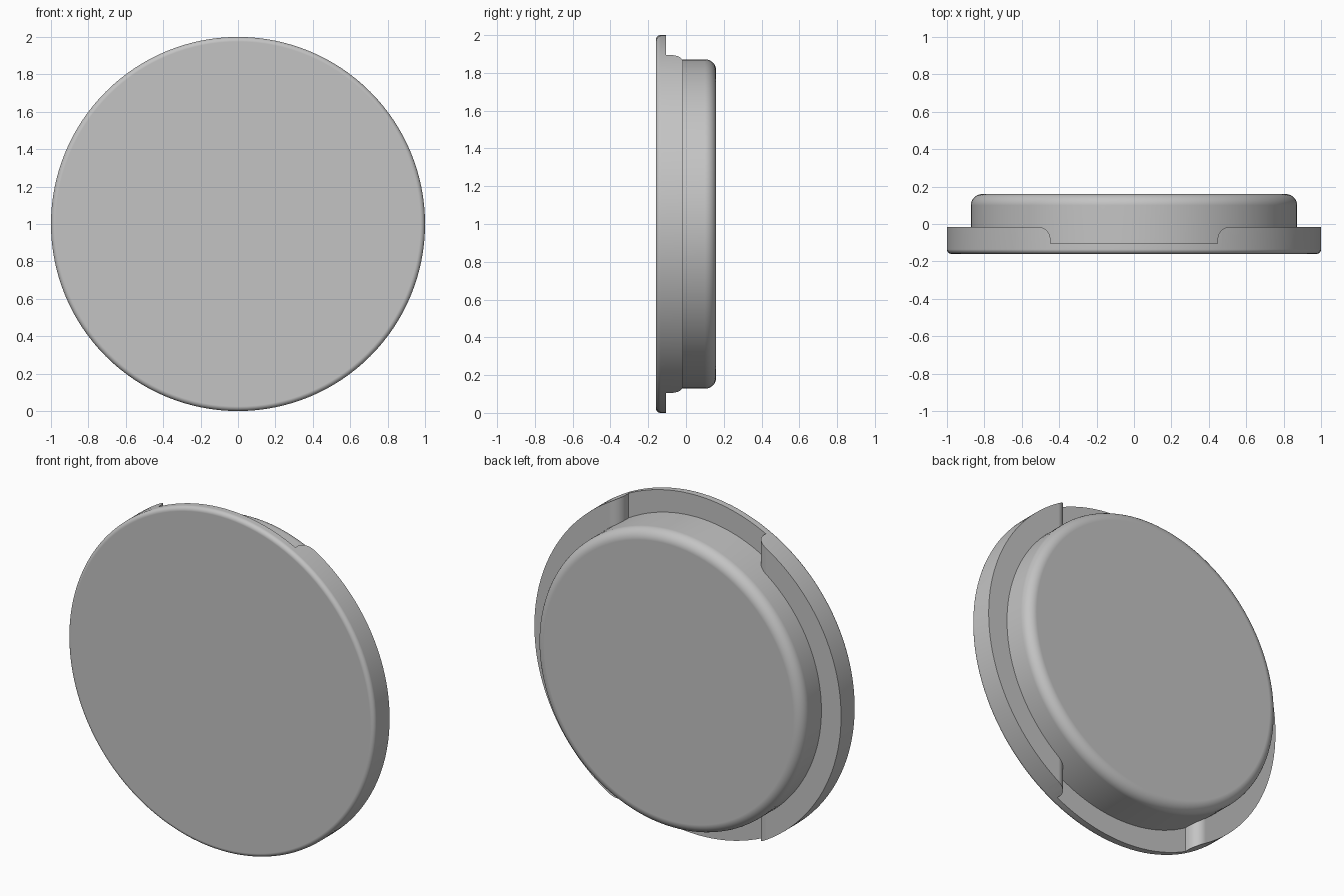
import bpy
import bmesh
from math import sin, cos, pi, radians

cube = bpy.data.objects.get("Cube")
if cube:
    bpy.data.objects.remove(cube)

SEGMENTS = 128
CENTRE_Z = 1.0
FRONT, BACK = -0.16, 0.16       # overall depth
FLANGE_BACK = -0.016
NOTCH_FLOOR = -0.105
NOTCH_HALF, NOTCH_ROUND = 0.447, 0.065

grey = bpy.data.materials.new("plain grey")
grey.use_nodes = True
colour = (0.55, 0.55, 0.55, 1)
grey.diffuse_color = colour
grey.node_tree.nodes["Principled BSDF"].inputs["Base Color"].default_value = colour


def arc(cx, cy, r, start, end, steps=6):
    """Points on an arc, angles in degrees."""
    angles = [radians(start + (end - start) * i / steps) for i in range(steps + 1)]
    return [(cx + r * cos(a), cy + r * sin(a)) for a in angles]


def make_object(name, bm):
    bmesh.ops.recalc_face_normals(bm, faces=bm.faces)
    mesh = bpy.data.meshes.new(name)
    bm.to_mesh(mesh)
    bm.free()
    mesh.materials.append(grey)
    obj = bpy.data.objects.new(name, mesh)
    bpy.context.collection.objects.link(obj)
    return obj


def turned(name, profile):
    """Turn (radius, y) points about the y axis and cap both ends."""
    bm = bmesh.new()
    rings = []
    for r, y in profile:
        turn = [2 * pi * i / SEGMENTS for i in range(SEGMENTS)]
        rings.append([bm.verts.new((r * cos(a), y, CENTRE_Z + r * sin(a))) for a in turn])
    for low, high in zip(rings, rings[1:]):
        for i in range(SEGMENTS):
            j = (i + 1) % SEGMENTS
            bm.faces.new((low[i], low[j], high[j], high[i]))
    bm.faces.new(rings[0])
    bm.faces.new(rings[-1])
    return make_object(name, bm)


def activate(obj):
    bpy.ops.object.select_all(action="DESELECT")
    obj.select_set(True)
    bpy.context.view_layer.objects.active = obj


def finish(obj):
    activate(obj)
    bpy.ops.object.shade_smooth_by_angle(angle=radians(30))
    normals = obj.modifiers.new("even shading", "WEIGHTED_NORMAL")
    normals.keep_sharp = True


# Wide flange with a softened front edge
edge = 0.025
flange = turned("flange", arc(1 - edge, FRONT + edge, edge, -90, 0) + [(1, FLANGE_BACK)])

# Round plug with a rounded back edge
radius, bevel = 0.872, 0.06
plug = turned("plug", [(radius, NOTCH_FLOOR - 0.02)]
              + arc(radius - bevel, BACK - bevel, bevel, 0, 90, 8))

# Slot cutter with flared shoulders, notching the flange top and bottom
half = [(NOTCH_HALF, NOTCH_FLOOR)]
half += arc(NOTCH_HALF + NOTCH_ROUND, FLANGE_BACK - NOTCH_ROUND, NOTCH_ROUND, 180, 90, 8)
half += [(NOTCH_HALF + NOTCH_ROUND, FLANGE_BACK + 0.1)]
outline = half + [(-x, y) for x, y in reversed(half)]
bm = bmesh.new()
base = bm.faces.new([bm.verts.new((x, y, -0.2)) for x, y in outline])
extruded = bmesh.ops.extrude_face_region(bm, geom=[base])["geom"]
bmesh.ops.translate(bm, vec=(0, 0, 2.4),
                    verts=[g for g in extruded if isinstance(g, bmesh.types.BMVert)])
cutter = make_object("notch_cutter", bm)
cutter.hide_render = True

cut = flange.modifiers.new("notches", "BOOLEAN")
cut.operation = "DIFFERENCE"
cut.solver = "EXACT"
cut.object = cutter
activate(flange)
bpy.ops.object.modifier_apply(modifier=cut.name)
bpy.data.objects.remove(cutter)

for part in (flange, plug):
    finish(part)
